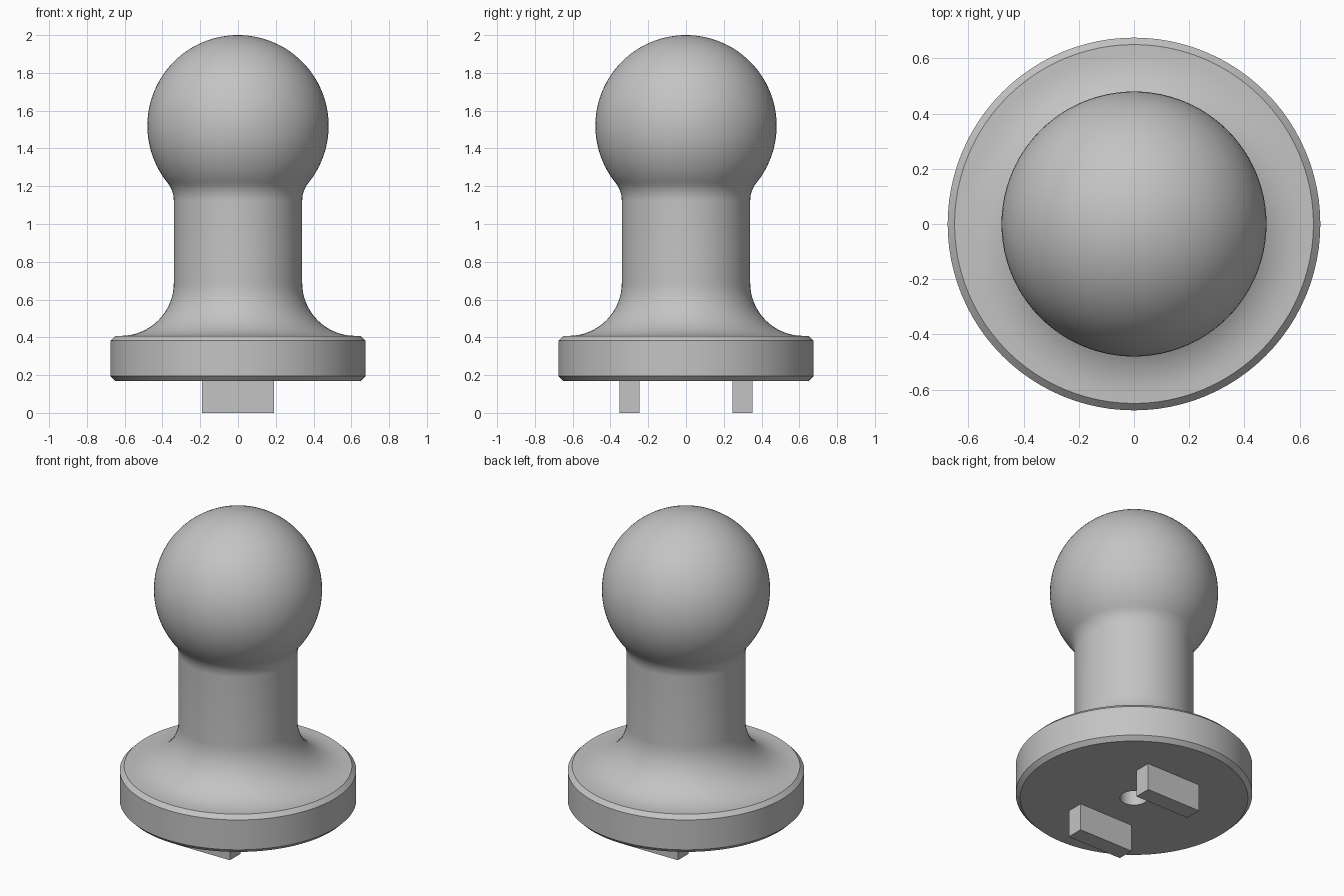
import bpy, bmesh, math
from mathutils import Matrix, Vector

cube = bpy.data.objects.get("Cube")
if cube:
    bpy.data.objects.remove(cube, do_unlink=True)

grey = bpy.data.materials.new("plain_grey")
grey.use_nodes = True
colour = (0.55, 0.55, 0.55, 1)
grey.diffuse_color = colour
grey.node_tree.nodes["Principled BSDF"].inputs["Base Color"].default_value = colour

SIDES = 96
BALL_Z, BALL_R = 1.52, 0.48
NECK_R = 0.34
BASE_R, BASE_BOTTOM, BASE_TOP, CHAMFER = 0.675, 0.17, 0.408, 0.025
HOLE_R, HOLE_TOP = 0.08, 0.9


def arc(cx, cz, r, start, end, steps):
    """Points on a circle between two angles in radians."""
    angles = [start + (end - start) * i / steps for i in range(steps + 1)]
    return [(cx + r * math.cos(a), cz + r * math.sin(a)) for a in angles]


def add_object(name, bm):
    mesh = bpy.data.meshes.new(name)
    bm.to_mesh(mesh)
    bm.free()
    mesh.materials.append(grey)
    obj = bpy.data.objects.new(name, mesh)
    bpy.context.collection.objects.link(obj)
    return obj


# Ball stud: one turned profile from the blind hole out to the crown
flare_r = 0.28
fillet_r = 0.15
fillet_x = NECK_R + fillet_r
drop = math.sqrt((BALL_R + fillet_r) ** 2 - fillet_x ** 2)
meet = math.atan2(drop, fillet_x)

profile = [(0, HOLE_TOP), (HOLE_R, HOLE_TOP), (HOLE_R, BASE_BOTTOM),
           (BASE_R - CHAMFER, BASE_BOTTOM), (BASE_R, BASE_BOTTOM + CHAMFER),
           (BASE_R, BASE_TOP - CHAMFER), (BASE_R - CHAMFER, BASE_TOP)]
profile += arc(NECK_R + flare_r, BASE_TOP + flare_r, flare_r,
               -math.pi / 2, -math.pi, 16)
profile += arc(fillet_x, BALL_Z - drop, fillet_r, math.pi, math.pi - meet, 10)
profile += arc(0, BALL_Z, BALL_R, -meet, math.pi / 2, 40)[1:-1]
profile.append((0, BALL_Z + BALL_R))

bm = bmesh.new()
verts = [bm.verts.new((x, 0, z)) for x, z in profile]
edges = [bm.edges.new(pair) for pair in zip(verts, verts[1:])]
bmesh.ops.spin(bm, geom=verts + edges, cent=(0, 0, 0), axis=(0, 0, 1),
               angle=2 * math.pi, steps=SIDES)
bmesh.ops.remove_doubles(bm, verts=bm.verts, dist=0.0005)
bmesh.ops.recalc_face_normals(bm, faces=bm.faces)
stud = add_object("ball_stud", bm)

bpy.ops.object.select_all(action='DESELECT')
stud.select_set(True)
bpy.context.view_layer.objects.active = stud
bpy.ops.object.shade_smooth_by_angle(angle=math.radians(30))

# Two locating tabs under the base
for name, side in (("front_tab", -1), ("back_tab", 1)):
    bm = bmesh.new()
    size = Vector((0.38, 0.105, BASE_BOTTOM + 0.01))
    place = Matrix.Translation((0, side * 0.3, size.z / 2))
    bmesh.ops.create_cube(bm, size=1, matrix=place @ Matrix.Diagonal(size).to_4x4())
    add_object(name, bm)
